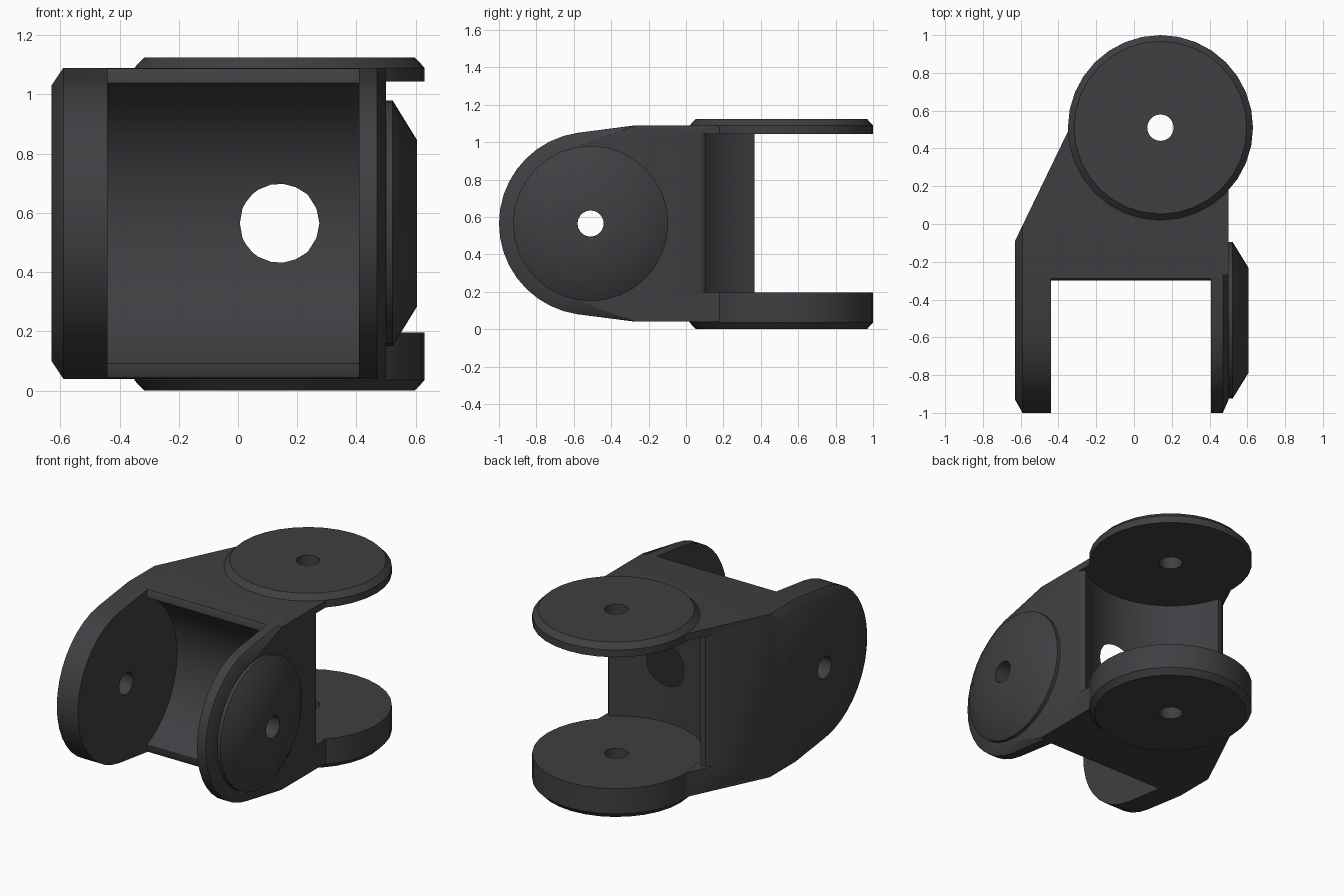
import bpy, bmesh
from math import sin, cos, radians, pi

if "Cube" in bpy.data.objects:
    bpy.data.objects.remove(bpy.data.objects["Cube"])

mat = bpy.data.materials.new("dark_plastic")
mat.diffuse_color = (0.05, 0.05, 0.056, 1)
mat.use_nodes = True
mat.node_tree.nodes["Principled BSDF"].inputs["Base Color"].default_value = mat.diffuse_color

MID = 0.565                 # height of the front hinge axis
HX, HY = 0.14, 0.51         # centre of the rear hinge axis


def loft(name, axis, sections):
    """Skin closed outlines: sections = [(position along axis, [(u, v), ...])].
    Axis 'x' takes (y, z) points, axis 'z' takes (x, y) points."""
    bm = bmesh.new()
    rings = []
    for t, pts in sections:
        rings.append([bm.verts.new((t, u, v) if axis == 'x' else (u, v, t))
                      for u, v in pts])
    for a, b in zip(rings, rings[1:]):
        for i in range(len(a)):
            j = (i + 1) % len(a)
            bm.faces.new((a[i], a[j], b[j], b[i]))
    bm.faces.new(rings[0])
    bm.faces.new(rings[-1])
    bmesh.ops.recalc_face_normals(bm, faces=bm.faces)
    me = bpy.data.meshes.new(name)
    bm.to_mesh(me)
    bm.free()
    ob = bpy.data.objects.new(name, me)
    bpy.context.collection.objects.link(ob)
    return ob


def arc(cx, cy, r, a0, a1, n):
    return [(cx + r * cos(radians(a0 + (a1 - a0) * i / n)),
             cy + r * sin(radians(a0 + (a1 - a0) * i / n))) for i in range(n + 1)]


def disc(name, axis, centre, steps, n=32):
    return loft(name, axis, [(t, arc(*centre, r, 0, 360 - 360 / n, n - 1))
                             for t, r in steps])


def cut(ob, tool, op='DIFFERENCE'):
    m = ob.modifiers.new("cut", 'BOOLEAN')
    m.operation, m.object, m.solver = op, tool, 'EXACT'
    bpy.context.view_layer.objects.active = ob
    bpy.ops.object.modifier_apply(modifier=m.name)


def side(r, half):
    """Side outline of the yoke: round nose, flat top and bottom."""
    return ([(-0.27, MID + half)] + arc(-HY, MID, r, 98, 262, 18)
            + [(-0.27, MID - half), (0.7, MID - half), (0.7, MID + half)])


# Yoke body: side outline across x, trimmed to the plan outline
yoke = loft("yoke_body", 'x', [(-0.63, side(0.42, 0.465)), (-0.59, side(0.49, 0.525)),
                               (0.47, side(0.49, 0.525)), (0.501, side(0.42, 0.523))])
plan = [(-0.64, -1.1), (0.5, -1.1), (0.5, 0.19), (0.14, 0.5),
        (-0.345, 0.5), (-0.63, -0.09), (-0.64, -0.12)]
helpers = [loft("plan_helper", 'z', [(-0.1, plan), (1.3, plan)])]
cut(yoke, helpers[-1], 'INTERSECT')

# Front slot: round trough between the two front arms
front = ([(-1.2, -0.2), (-0.28, -0.2), (-0.28, 0.03), (-0.295, 0.05)]
         + arc(-HY, MID, 0.519, -66, 66, 24)
         + [(-0.295, 1.08), (-0.28, 1.1), (-0.28, 1.3), (-1.2, 1.3)])
helpers.append(loft("front_slot_cutter", 'x', [(-0.44, front), (0.408, front)]))
cut(yoke, helpers[-1])

# Rear slot: round trough between the two rear plates; it meets the front one in a round window
rear = ([(0.8, 0.07), (0.5, 0.07), (0.488, 0.096), (0.472, 0.107)]
        + arc(HX, HY, 0.519, -51, -163.8, 24)
        + [(-0.39, 0.36), (-0.44, 0.31), (-0.7, 0.31), (-0.7, 1.2), (0.8, 1.2)])
helpers.append(loft("rear_slot_cutter", 'z', [(0.196, rear), (1.044, rear)]))
cut(yoke, helpers[-1])

# Rear hinge plates and side cap
top_plate = disc("rear_plate_top", 'z', (HX, HY), [(1.043, 0.49), (1.09, 0.49), (1.125, 0.457)])
low_plate = disc("rear_plate_bottom", 'z', (HX, HY), [(0, 0.457), (0.035, 0.49), (0.197, 0.49)])
cap = disc("side_cap", 'x', (-HY, MID), [(0.48, 0.415), (0.522, 0.415), (0.605, 0.28)])

# Pin holes
pin_x = disc("pin_hole_x_cutter", 'x', (-HY, MID), [(-0.9, 0.07), (0.9, 0.07)], 20)
pin_z = disc("pin_hole_z_cutter", 'z', (HX, HY), [(-0.3, 0.07), (1.5, 0.07)], 20)
helpers += [pin_x, pin_z]
for ob, pins in ((yoke, (pin_x, pin_z)), (top_plate, (pin_z,)),
                 (low_plate, (pin_z,)), (cap, (pin_x,))):
    for pin in pins:
        cut(ob, pin)
for h in helpers:
    bpy.data.objects.remove(h)

# Finish
for ob in (yoke, top_plate, low_plate, cap):
    ob.data.materials.clear()
    ob.data.materials.append(mat)
    bpy.ops.object.select_all(action='DESELECT')
    ob.select_set(True)
    bpy.context.view_layer.objects.active = ob
    bpy.ops.object.shade_smooth_by_angle(angle=radians(35))
